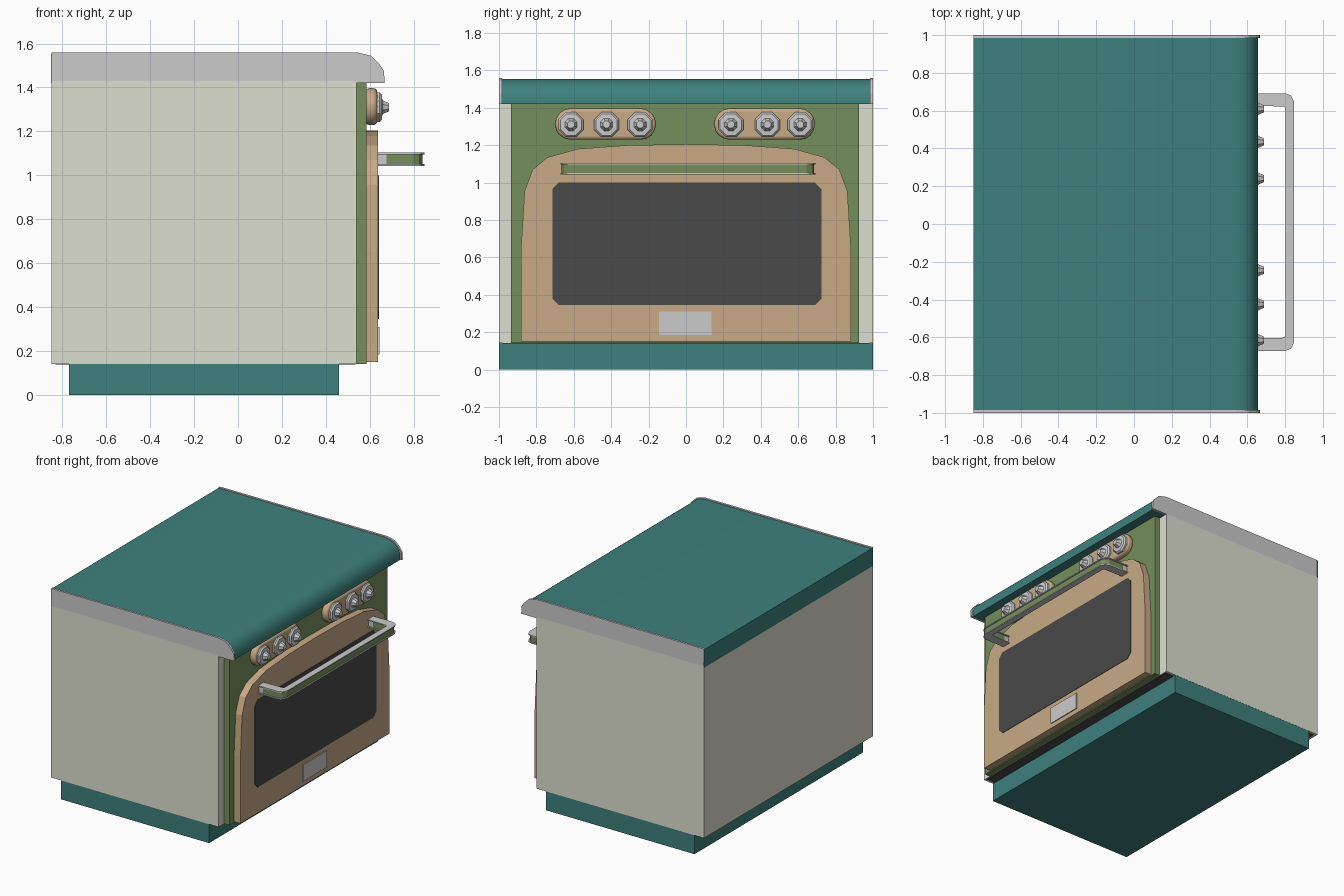
import bpy, bmesh, math
from mathutils import Vector

if "Cube" in bpy.data.objects:
    bpy.data.objects.remove(bpy.data.objects["Cube"])


def material(name, rgb):
    m = bpy.data.materials.new(name)
    m.diffuse_color = (*rgb, 1)
    m.use_nodes = True
    m.node_tree.nodes["Principled BSDF"].inputs["Base Color"].default_value = m.diffuse_color
    return m


TEAL = material("teal", (0.047, 0.22, 0.205))
CREAM = material("cream", (0.73, 0.74, 0.63))
GREEN = material("green", (0.18, 0.275, 0.11))
TAN = material("tan", (0.58, 0.40, 0.24))
DARK = material("dark", (0.068, 0.068, 0.068))


def prism(name, pts, axis, lo, hi, mat=None, smooth=False):
    """Extrude a 2D outline along an axis; points are (y,z), (x,z) or (x,y)."""
    def place(p, h):
        c = list(p)
        c.insert("xyz".index(axis), h)
        return Vector(c)
    bm = bmesh.new()
    face = bm.faces.new([bm.verts.new(place(p, lo)) for p in pts])
    top = bmesh.ops.extrude_face_region(bm, geom=[face])["geom"]
    offset = place((0, 0), hi - lo)
    bmesh.ops.translate(bm, vec=offset, verts=[v for v in top if isinstance(v, bmesh.types.BMVert)])
    bmesh.ops.recalc_face_normals(bm, faces=bm.faces)
    me = bpy.data.meshes.new(name)
    bm.to_mesh(me)
    bm.free()
    ob = bpy.data.objects.new(name, me)
    bpy.context.collection.objects.link(ob)
    if mat:
        me.materials.append(mat)
    if smooth:
        shade(ob)
    return ob


def shade(ob, angle=35):
    bpy.ops.object.select_all(action='DESELECT')
    ob.select_set(True)
    bpy.context.view_layer.objects.active = ob
    bpy.ops.object.shade_smooth_by_angle(angle=math.radians(angle))


def box(name, x, y, z, mat=None):
    return prism(name, [(x[0], y[0]), (x[1], y[0]), (x[1], y[1]), (x[0], y[1])], "z", *z, mat)


# Plinth, cabinet and front panel
box("plinth", (-0.77, 0.46), (-0.999, 0.999), (0, 0.142), TEAL)
box("cabinet", (-0.85, 0.54), (-1, 1), (0.142, 1.43), CREAM)
box("cabinet_underside", (-0.83, 0.535), (-0.98, 0.98), (0.139, 0.15), DARK)
box("front_panel", (0.53, 0.585), (-0.935, 0.925), (0.142, 1.43), GREEN)

# Rounded worktop with end caps
top = [(-0.85, 1.42), (-0.85, 1.555), (0.52, 1.555), (0.565, 1.549), (0.6, 1.536),
       (0.628, 1.514), (0.645, 1.488), (0.655, 1.455), (0.657, 1.42)]
cap = [(-0.85, 1.42), (-0.85, 1.56), (0.54, 1.56), (0.605, 1.545), (0.645, 1.505),
       (0.665, 1.475), (0.667, 1.42)]
prism("worktop", top, "y", -0.986, 0.986, TEAL, True)
for s, side in ((-1, "left"), (1, "right")):
    prism("worktop_cap_" + side, cap, "y", min(s, s * 0.984), max(s, s * 0.984))
box("worktop_back", (-0.851, -0.84), (-1, 1), (1.42, 1.555), TEAL)

# Arched door
half = [(0.882, 0.15), (0.882, 0.65), (0.863, 0.955), (0.82, 1.07), (0.74, 1.135),
        (0.58, 1.18), (0.31, 1.2)]
arch = half + [(0, 1.205)] + [(-y, z) for y, z in reversed(half)]
prism("door", arch, "x", 0.583, 0.638, TAN)

# Door window with clipped corners, and name plate blank
a, b, lo, hi, c = -0.715, 0.725, 0.345, 1.0, 0.035
prism("window", [(a + c, lo), (b - c, lo), (b, lo + c), (b, hi - c), (b - c, hi),
                 (a + c, hi), (a, hi - c), (a, lo + c)], "x", 0.63, 0.641, DARK)
box("plate", (0.63, 0.645), (-0.145, 0.135), (0.185, 0.31))


# Channel handle: two flanges around an inset web
def handle_outline(d, x0=0.636):
    outer = [(x0, 0.682 - d), (0.8, 0.682 - d), (0.832 - d, 0.67 - d), (0.848 - d, 0.635)]
    inner = [(0.802 + d, 0.6), (0.794 + d, 0.612 + d), (x0, 0.616 + d)]
    r = [(x, y + 0.01) for x, y in outer]
    r += [(x, 0.01 - y) for x, y in reversed(outer)]
    r += [(x, 0.01 - y) for x, y in reversed(inner)]
    r += [(x, y + 0.01) for x, y in inner]
    return r


prism("handle_flange_lower", handle_outline(0), "z", 1.043, 1.051)
prism("handle_web", handle_outline(0.007, 0.675), "z", 1.05, 1.097, GREEN)
prism("handle_flange_upper", handle_outline(0), "z", 1.096, 1.104)
for s, side in ((-1, "left"), (1, "right")):
    y = 0.01 + s * 0.649
    box("handle_foot_" + side, (0.63, 0.68), (y - 0.025, y + 0.025), (1.05, 1.097))


# Knob: octagonal turned profile along x
def knob(name, y, z):
    profile = [(0.625, 0.072), (0.645, 0.072), (0.655, 0.062), (0.657, 0.036),
               (0.664, 0.031), (0.688, 0.02)]
    bm = bmesh.new()
    rings = []
    for x, r in profile:
        rings.append([bm.verts.new((x, y + r * math.cos(math.pi * (k + 0.5) / 4),
                                    z + r * math.sin(math.pi * (k + 0.5) / 4))) for k in range(8)])
    for p, q in zip(rings, rings[1:]):
        for k in range(8):
            bm.faces.new((p[k], p[(k + 1) % 8], q[(k + 1) % 8], q[k]))
    bm.faces.new(rings[0])
    bm.faces.new(rings[-1])
    bmesh.ops.recalc_face_normals(bm, faces=bm.faces)
    me = bpy.data.meshes.new(name)
    bm.to_mesh(me)
    bm.free()
    bpy.context.collection.objects.link(bpy.data.objects.new(name, me))


# Pill-shaped knob panels, three knobs each
for side, cy, ys in (("left", -0.43, (-0.615, -0.425, -0.245)),
                     ("right", 0.42, (0.24, 0.435, 0.61))):
    r, z, run = 0.084, 1.313, 0.186
    pill = []
    for s, start in ((1, -90), (-1, 90)):
        for k in range(9):
            t = math.radians(start + k * 22.5)
            pill.append((cy + s * run + r * math.cos(t), z + r * math.sin(t)))
    panel = prism("knob_panel_" + side, pill, "x", 0.58, 0.634, TAN)
    bev = panel.modifiers.new("rounding", 'BEVEL')
    bev.width, bev.segments, bev.limit_method = 0.018, 3, 'ANGLE'
    shade(panel)
    for i, y in enumerate(ys):
        knob(f"knob_{side}_{i + 1}", y, 1.31)
